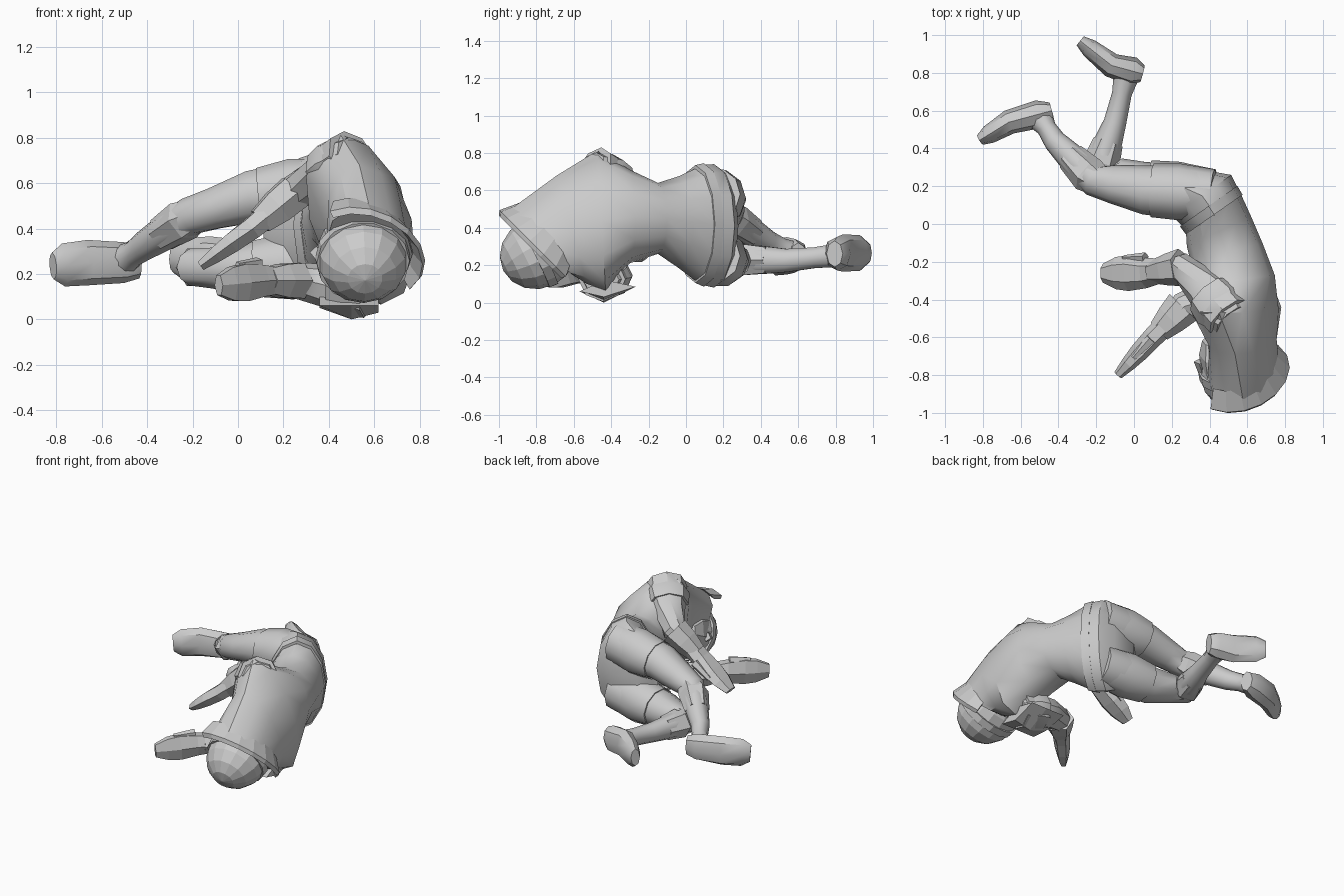
import bpy, bmesh
from math import sin, cos, pi, radians
from mathutils import Vector as V, Matrix

if "Cube" in bpy.data.objects:
    bpy.data.objects.remove(bpy.data.objects["Cube"])


def skin(name, rings, smooth=True):
    """Bridge equal-length rings of points into one closed shell."""
    bm = bmesh.new()
    rows = [[bm.verts.new(p) for p in r] for r in rings]
    n = len(rows[0])
    for r, s in zip(rows, rows[1:]):
        for i in range(n):
            j = (i + 1) % n
            bm.faces.new((r[i], r[j], s[j], s[i]))
    bm.faces.new(rows[0])
    bm.faces.new(rows[-1])
    bmesh.ops.recalc_face_normals(bm, faces=bm.faces)
    me = bpy.data.meshes.new(name)
    bm.to_mesh(me)
    bm.free()
    ob = bpy.data.objects.new(name, me)
    bpy.context.collection.objects.link(ob)
    ob["smooth"] = smooth
    return ob


def ring(c, u, v, n=12):
    return [c + u * cos(2 * pi * i / n) + v * sin(2 * pi * i / n) for i in range(n)]


def limb(name, path, profile, n=8, smooth=True, swap=False):
    """Profile rows: (position along path, horizontal radius, upright radius)."""
    def at(t):
        i = min(int(t), len(path) - 2)
        return V(path[i]).lerp(V(path[i + 1]), t - i)
    pts = [at(row[0]) for row in profile]
    out = []
    for i, (t, a, b) in enumerate(profile):
        if swap:
            a, b = b, a
        d = (pts[min(i + 1, len(pts) - 1)] - pts[max(i - 1, 0)]).normalized()
        side = d.cross(V((0, 0, 1))).normalized()
        out.append(ring(pts[i], side * a, side.cross(d) * b, n))
    skin(name, out, smooth)


def trunk(name, rows, extra=()):
    """Rows: centre x, y, z, depth vector x, y, half width."""
    skin(name, [ring(V(r[:3]), V((r[3], r[4], 0)), V((0, 0, r[5]))) for r in rows] + list(extra))


# torso, from belt to the slanted neckline
neck_c, neck_u, neck_v = V((0.56, -0.78, 0.32)), V((0.23, 0.04, -0.04)), V((0, -0.17, 0.17))
trunk("torso", [(0.42, 0.06, 0.415, 0.145, 0.10, 0.305),
                (0.45, -0.04, 0.43, 0.17, 0.08, 0.245),
                (0.49, -0.15, 0.45, 0.19, 0.05, 0.19),
                (0.53, -0.30, 0.46, 0.215, 0.03, 0.25)],
      [ring(V((0.54, -0.45, 0.44)), V((0.225, 0, 0)), V((-0.09, -0.02, 0.375))),
       ring(V((0.575, -0.61, 0.39)), V((0.18, 0, 0)), V((-0.04, -0.08, 0.29))),
       ring(neck_c + V((0.02, 0, 0)), neck_u * 0.82, neck_v)])

# belt and hips
trunk("belt", [(0.425, 0.05, 0.42, 0.15, 0.105, 0.315),
               (0.395, 0.095, 0.415, 0.152, 0.107, 0.33)])
trunk("hips", [(0.41, 0.08, 0.415, 0.145, 0.10, 0.32),
               (0.36, 0.15, 0.41, 0.155, 0.11, 0.33),
               (0.27, 0.19, 0.41, 0.13, 0.09, 0.30),
               (0.16, 0.20, 0.41, 0.05, 0.05, 0.20)])

# raised collar around the back of the head
band = []
lift = V((0.01, -0.04, -0.045))
for i in range(9):
    a = radians(-40 + 21 * i)
    d = neck_u * cos(a) + neck_v * sin(a)
    band.append([neck_c + d * k + lift * f for k, f in ((0.9, -1.3), (1.13, 0.5), (1.06, 0.9), (0.92, 0))])
skin("collar", band, False)

# head with brow band, jaw, nose and neck; crown points forward and down
axis = V((0.05, -0.9, -0.45)).normalized()
face = V((-1, 0, 0))
face = (face - axis * face.dot(axis)).normalized()
rot = Matrix((face, axis.cross(face), axis)).transposed()
place = Matrix.Translation((0.55, -0.79, 0.265)) @ rot.to_4x4()
bpy.ops.mesh.primitive_uv_sphere_add(segments=14, ring_count=8, radius=1)
head = bpy.context.object
head.name = "head"
head.data.transform(place @ Matrix.Diagonal((0.20, 0.19, 0.21, 1)))


def head_part(name, rows, n=8):
    """Rows: offset to the face, height, depth radius, width radius."""
    skin(name, [ring(place @ V((x, 0, z)), rot @ V((a, 0, 0)), rot @ V((0, b, 0)), n)
                for x, z, a, b in rows], False)


head_part("brow_band", [(0, 0.03, 0.205, 0.195), (0, -0.02, 0.21, 0.2)], 14)
head_part("jaw", [(0.08, 0, 0.11, 0.15), (0.08, -0.12, 0.12, 0.13), (0.11, -0.2, 0.07, 0.07)])
head_part("nose", [(0.18, 0.02, 0.02, 0.02), (0.20, -0.08, 0.03, 0.03)], 4)
head_part("neck", [(-0.02, -0.05, 0.12, 0.12), (-0.05, -0.3, 0.12, 0.13)])

# arms: one set of profiles, posed along two paths; the lower hand is turned on edge
arm = [(0, .13, .12), (.5, .13, .115), (1, .105, .095), (2, .078, .08), (2.7, .06, .06)]
sleeve = [(-.1, .10, .08), (.4, .145, .12), (.8, .13, .11)]
glove_cuff = [(2, .10, .09), (2.4, .085, .085), (2.8, .062, .065)]
glove = [(2.4, .06, .06), (3, .08, .055), (3.4, .095, .05), (3.7, .085, .04), (4, .05, .025)]
arm_paths = {
    "upper": [(.50, -.49, .72), (.37, -.34, .63), (.25, -.23, .56), (.06, -.26, .40), (-.165, -.26, .235)],
    "lower": [(.57, -.45, .125), (.38, -.40, .15), (.26, -.44, .17), (.10, -.60, .17), (-.085, -.80, .15)]}
for label, path in arm_paths.items():
    turned = label == "lower"
    limb(label + "_arm", path, arm)
    limb(label + "_sleeve", path, sleeve)
    limb(label + "_glove_cuff", path, glove_cuff, 6, False)
    limb(label + "_glove", path, glove, 6, False, turned)
    off = V((-0.01, -0.01, 0.075)) if turned else V((0, 0.08, 0))
    limb(label + "_thumb", [V(path[3]) + off, V(path[3]).lerp(V(path[4]), 0.5) + off],
         [(0, .03, .03), (1, .015, .02)], 5, False)

# armour flap beneath the lower shoulder
skin("lower_shoulder_flap", [[V((x, y, z)) for y, z in ((-.57, .06), (-.44, b), (-.27, .085), (-.43, .12))]
                             for x, b in ((.36, .05), (.50, .0), (.62, .03))], False)

# legs: the same, with trunk legs, boot cuffs and feet
leg = [(0, .13, .14), (.4, .145, .145), (1, .13, .12), (1.6, .105, .095), (2, .085, .085),
       (2.45, .08, .08), (3, .06, .065), (3.6, .052, .058), (4, .07, .065)]
trunk_leg = [(.1, .13, .14), (.5, .15, .155), (.9, .142, .13)]
boot_cuff = [(1.9, .08, .075), (2.15, .10, .095), (2.6, .08, .08)]
foot = [(0, .045, .07), (.3, .075, .09), (1, .065, .10), (1.7, .05, .095), (2, .03, .06)]
leg_paths = {
    "upper": [(.42, .16, .58), (.06, .18, .54), (-.21, .23, .455), (-.42, .44, .32), (-.49, .55, .27)],
    "lower": [(.42, .16, .25), (.04, .20, .22), (-.19, .28, .23), (-.10, .54, .225), (-.04, .79, .25)]}
foot_paths = {
    "upper": [(-.435, .60, .25), (-.66, .54, .25), (-.815, .445, .235)],
    "lower": [(.045, .795, .26), (-.12, .84, .265), (-.285, .97, .265)]}
for label, path in leg_paths.items():
    limb(label + "_leg", path, leg, 10)
    limb(label + "_trunk_leg", path, trunk_leg, 10)
    limb(label + "_boot_cuff", path, boot_cuff, 6, False)
    limb(label + "_boot_foot", foot_paths[label], foot)

# shading
for ob in list(bpy.context.scene.objects):
    bpy.ops.object.select_all(action='DESELECT')
    ob.select_set(True)
    bpy.context.view_layer.objects.active = ob
    if ob.get("smooth"):
        bpy.ops.object.shade_smooth_by_angle(angle=radians(40))
